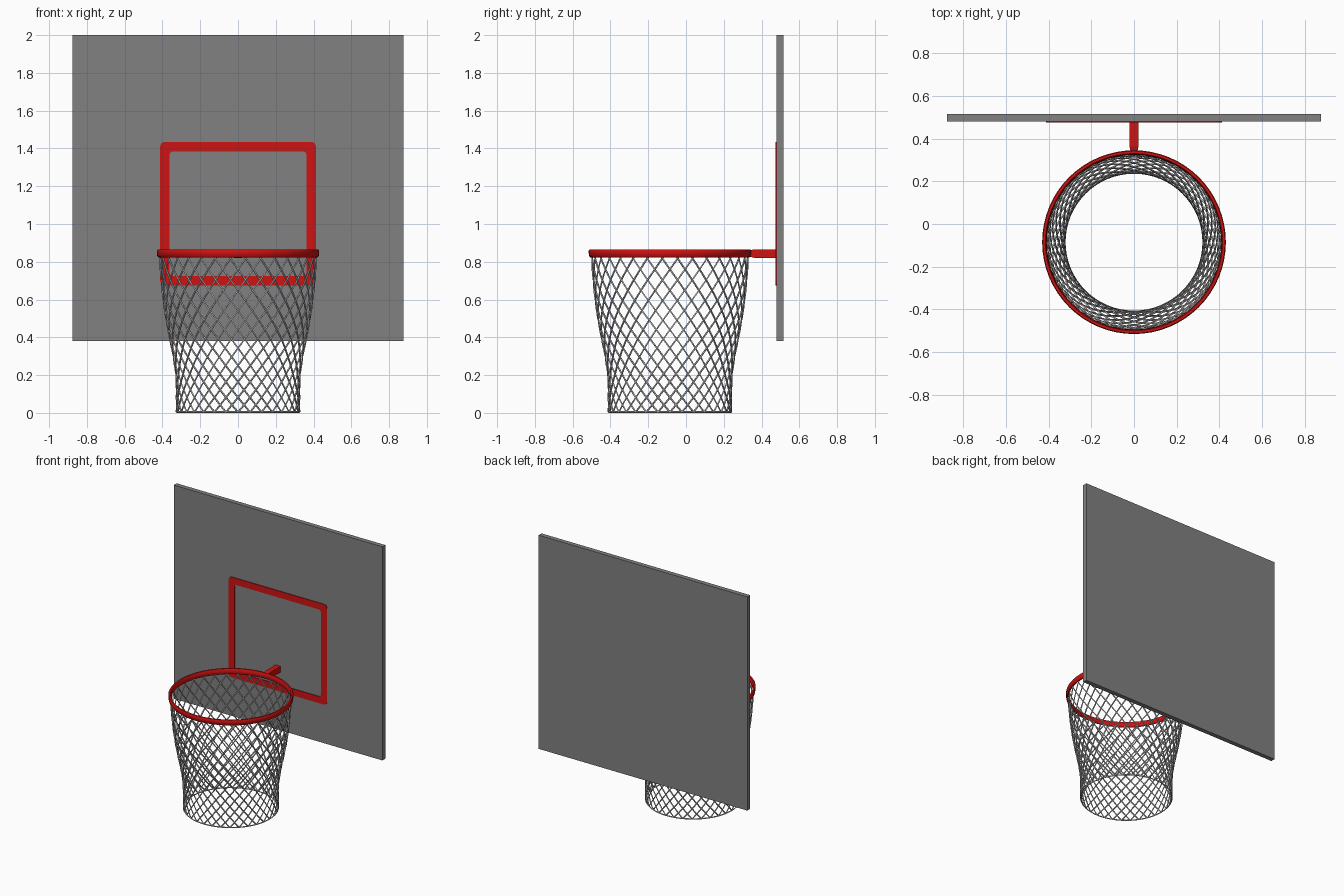
import bpy, bmesh, math
from mathutils import Vector

if "Cube" in bpy.data.objects:
    bpy.data.objects.remove(bpy.data.objects["Cube"])

CY = -0.085  # centre of the hoop in y


def material(name, r, g, b):
    m = bpy.data.materials.new(name)
    m.diffuse_color = (r, g, b, 1)
    m.use_nodes = True
    m.node_tree.nodes["Principled BSDF"].inputs["Base Color"].default_value = m.diffuse_color
    return m


GREY = material("board grey", 0.22, 0.22, 0.22)
RED = material("rim red", 0.62, 0.006, 0.006)
CORD = material("net pale grey", 0.55, 0.55, 0.55)


def finish(name, bm, mat):
    bmesh.ops.recalc_face_normals(bm, faces=bm.faces)
    me = bpy.data.meshes.new(name)
    bm.to_mesh(me)
    bm.free()
    me.materials.append(mat)
    ob = bpy.data.objects.new(name, me)
    bpy.context.collection.objects.link(ob)
    return ob


def box(name, lo, hi, mat):
    bm = bmesh.new()
    bmesh.ops.create_cube(bm, size=1)
    for v in bm.verts:
        v.co = Vector([(a + b) / 2 + c * (b - a) for a, b, c in zip(lo, hi, v.co)])
    return finish(name, bm, mat)


def skin_loops(bm, loops):
    """Join a closed series of closed vertex loops with quads."""
    n = len(loops[0])
    for i, a in enumerate(loops):
        b = loops[(i + 1) % len(loops)]
        for j in range(n):
            k = (j + 1) % n
            bm.faces.new((a[j], a[k], b[k], b[j]))


# Backboard
box("backboard", (-0.875, 0.48, 0.38), (0.875, 0.515, 2.0), GREY)


# Painted target rectangle, a thin plate with rounded corners
def rounded(hw, z0, z1, r):
    pts = []
    corners = [(hw - r, z1 - r), (r - hw, z1 - r), (r - hw, z0 + r), (hw - r, z0 + r)]
    for q, (x, z) in enumerate(corners):
        for s in range(5):
            a = math.pi / 2 * (q + s / 4)
            pts.append((x + r * math.cos(a), z + r * math.sin(a)))
    return pts


bm = bmesh.new()
outer = rounded(0.412, 0.675, 1.435, 0.025)
inner = rounded(0.362, 0.725, 1.385, 0.018)
loops = [[bm.verts.new((x, y, z)) for x, z in pts]
         for pts, y in ((outer, 0.475), (inner, 0.475), (inner, 0.4805), (outer, 0.4805))]
skin_loops(bm, loops)
finish("target_rectangle", bm, RED)

# Rim: flat rounded band swept round the hoop
SEG = 64
profile = [(0.421, 0.823), (0.427, 0.829), (0.430, 0.845), (0.430, 0.860), (0.426, 0.865),
           (0.415, 0.865), (0.411, 0.860), (0.409, 0.842), (0.410, 0.828), (0.414, 0.823)]
bm = bmesh.new()
loops = []
for r, z in profile:
    loops.append([bm.verts.new((r * math.cos(2 * math.pi * i / SEG),
                                CY + r * math.sin(2 * math.pi * i / SEG), z))
                  for i in range(SEG)])
skin_loops(bm, loops)
rim = finish("rim", bm, RED)
bpy.context.view_layer.objects.active = rim
rim.select_set(True)
bpy.ops.object.shade_smooth_by_angle(angle=math.radians(40))

# Bracket joining rim to board, tapered at the rim end
bracket = box("bracket", (-0.021, 0.335, 0.821), (0.021, 0.482, 0.866), RED)
bm = bmesh.new()
bm.from_mesh(bracket.data)
bmesh.ops.bisect_plane(bm, geom=bm.verts[:] + bm.edges[:] + bm.faces[:],
                       plane_co=(0, 0.362, 0), plane_no=(0, 1, 0))
for v in bm.verts:
    if v.co.y < 0.34:
        v.co.x *= 0.7
        v.co.z = 0.8435 + (v.co.z - 0.8435) * 0.7
bm.to_mesh(bracket.data)
bm.free()

# Net: two families of spiral cords
RADII = [0.325, 0.325, 0.328, 0.343, 0.364, 0.382, 0.396, 0.406, 0.413, 0.416]  # every 0.1 in z


def net_radius(z):
    t = max(0, min(8.99, z * 10))
    i = int(t)
    return RADII[i] + (RADII[i + 1] - RADII[i]) * (t - i)


CORDS, ROWS, STEPS = 32, 8.62, 34
cu = bpy.data.curves.new("net_curve", 'CURVE')
cu.dimensions = '3D'
cu.bevel_depth = 0.0048
cu.bevel_resolution = 0


def add_cord(points, cyclic=False):
    sp = cu.splines.new('POLY')
    sp.points.add(len(points) - 1)
    for p, co in zip(sp.points, points):
        p.co = (*co, 1)
    sp.use_cyclic_u = cyclic


for k in range(CORDS):
    for direction in (-1, 1):
        pts = []
        for s in range(STEPS + 1):
            u = ROWS * s / STEPS
            z = 0.004 + 0.075 * u + 0.00244 * u * u
            a = 2 * math.pi * (k + direction * u) / CORDS
            r = net_radius(z)
            pts.append((r * math.cos(a), CY + r * math.sin(a), z))
        add_cord(pts)

# Bottom hem of the net
add_cord([(0.325 * math.cos(2 * math.pi * i / 64), CY + 0.325 * math.sin(2 * math.pi * i / 64), 0.0048)
          for i in range(64)], True)

tmp = bpy.data.objects.new("net_helper", cu)
bpy.context.collection.objects.link(tmp)
me = bpy.data.meshes.new_from_object(tmp.evaluated_get(bpy.context.evaluated_depsgraph_get()))
bpy.data.objects.remove(tmp)
me.materials.clear()
me.materials.append(CORD)
net = bpy.data.objects.new("net", me)
bpy.context.collection.objects.link(net)
